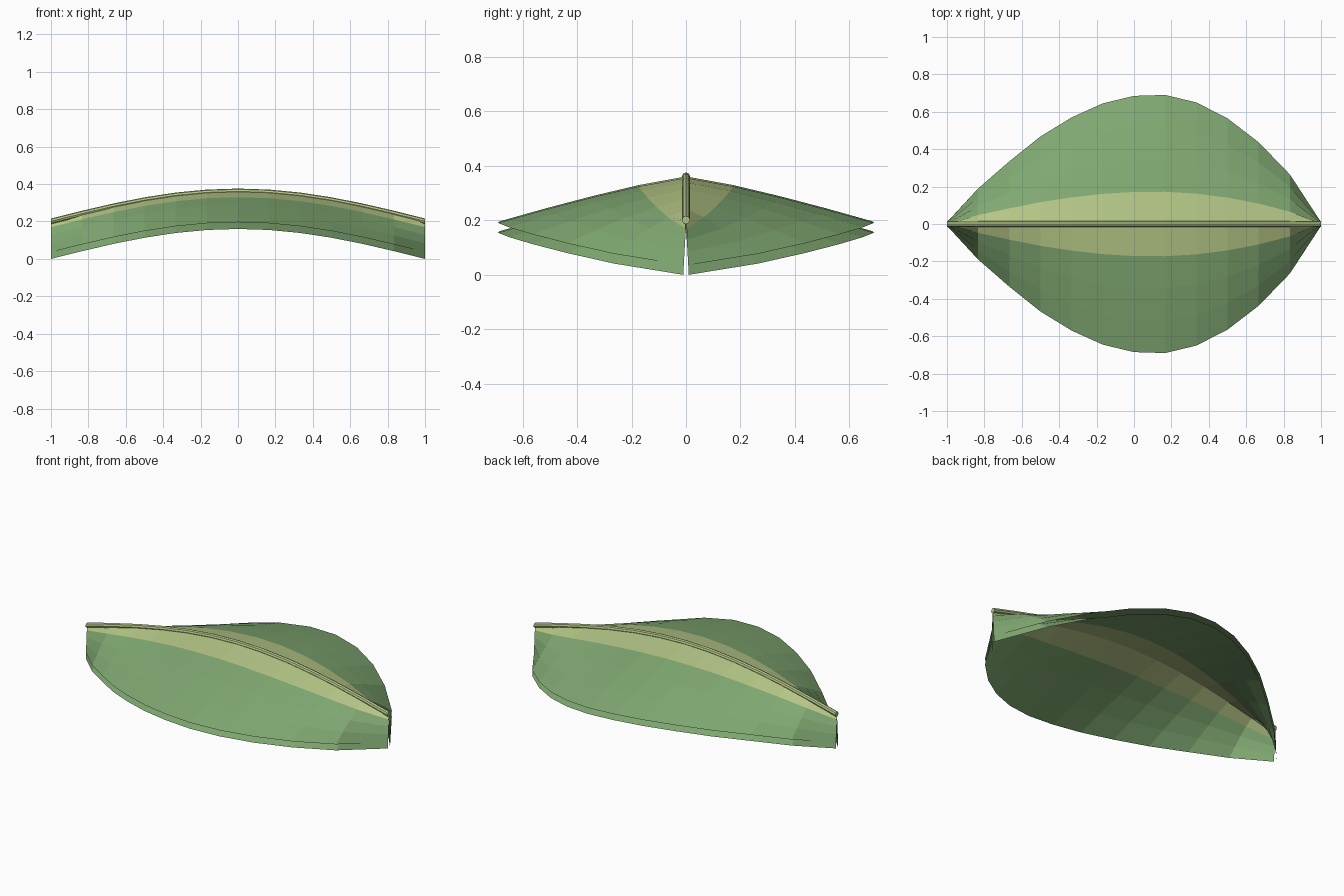
import bpy, bmesh, math
from mathutils import Vector

if "Cube" in bpy.data.objects:
    bpy.data.objects.remove(bpy.data.objects["Cube"])

N = 12                      # segments along the leaf
HALF_WIDTHS = [0.01, 0.19, 0.335, 0.468, 0.57, 0.645, 0.685,
               0.69, 0.65, 0.565, 0.437, 0.265, 0.01]
ACROSS = [0, 0.25, 0.5, 0.75, 1]
DROP, GAP, RIB = 0.165, 0.036, 0.015


def material(name, col):
    m = bpy.data.materials.new(name)
    m.diffuse_color = (*col, 1)
    m.use_nodes = True
    m.node_tree.nodes["Principled BSDF"].inputs["Base Color"].default_value = m.diffuse_color
    return m


green = material("leaf_green", (0.22, 0.40, 0.17))
pale = material("pale_green", (0.46, 0.57, 0.24))


def spine(i):
    return Vector((-1 + 2 * i / N, 0, 0.201 + 0.16 * math.sin(math.pi * i / N)))


def finish(name, bm, mats):
    me = bpy.data.meshes.new(name)
    bm.to_mesh(me)
    bm.free()
    for m in mats:
        me.materials.append(m)
    ob = bpy.data.objects.new(name, me)
    bpy.context.collection.objects.link(ob)
    return ob


def blade(name, dz):
    """Open arched sheet, pale next to the midrib, falling away to both sides."""
    bm = bmesh.new()
    us = [-u for u in reversed(ACROSS[1:])] + ACROSS
    rows = []
    for i, w in enumerate(HALF_WIDTHS):
        s = spine(i)
        rows.append([bm.verts.new((s.x, u * w, s.z + dz - DROP * abs(u) ** 1.2))
                     for u in us])
    for a, b in zip(rows, rows[1:]):
        for j in range(len(us) - 1):
            f = bm.faces.new((a[j], b[j], b[j + 1], a[j + 1]))
            f.material_index = 1 if abs(us[j] + us[j + 1]) < 0.3 else 0
    if dz < 0:
        bmesh.ops.reverse_faces(bm, faces=bm.faces[:])
    return finish(name, bm, [green, pale])


# Upper and lower leaf skins
blade("leaf_top", 0)
blade("leaf_underside", -GAP)

# Midrib tube along the arch
bm = bmesh.new()
SIDES = 8
rings = []
for i in range(N + 1):
    c = spine(i)
    rings.append([bm.verts.new(c + Vector((0, RIB * math.cos(k * math.tau / SIDES),
                                           RIB * math.sin(k * math.tau / SIDES))))
                  for k in range(SIDES)])
for a, b in zip(rings, rings[1:]):
    for k in range(SIDES):
        n = (k + 1) % SIDES
        bm.faces.new((a[k], a[n], b[n], b[k]))
bm.faces.new(rings[0])
bm.faces.new(rings[-1])
bmesh.ops.recalc_face_normals(bm, faces=bm.faces[:])
finish("midrib", bm, [pale])
